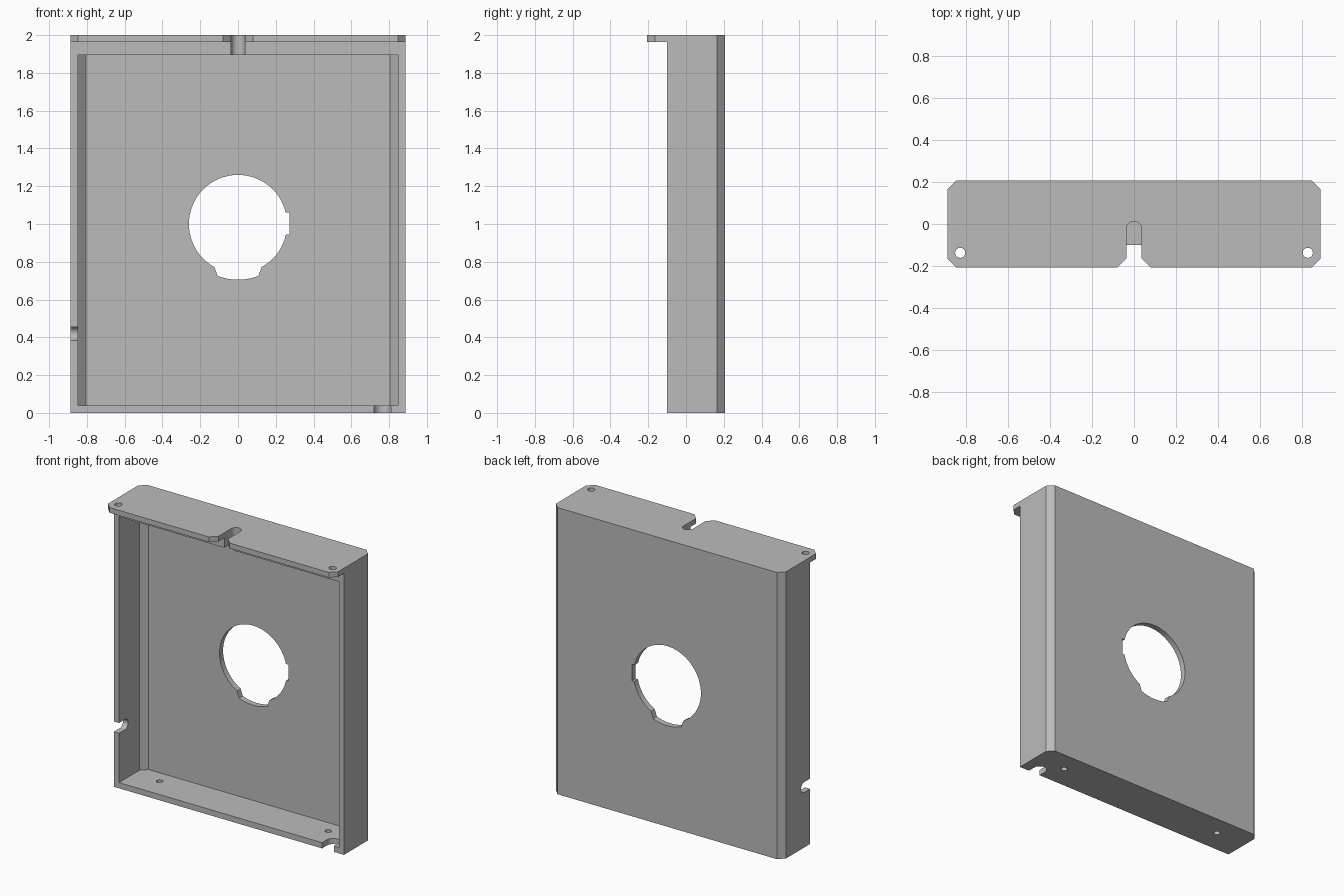
import bpy, bmesh
from math import sin, cos, pi, radians

cube = bpy.data.objects.get("Cube")
if cube:
    bpy.data.objects.remove(cube, do_unlink=True)

metal = bpy.data.materials.new("light grey metal")
metal.use_nodes = True
GREY = (0.5, 0.5, 0.5, 1)
metal.diffuse_color = GREY
metal.node_tree.nodes["Principled BSDF"].inputs["Base Color"].default_value = GREY

W, D, T, C = 0.888, 0.207, 0.04, 0.042   # half width, half depth, wall, chamfer
FRONT = -0.10                            # front rim of the tray
PLACE = {"x": lambda a, b, h: (h, a, b),
         "y": lambda a, b, h: (a, h, b),
         "z": lambda a, b, h: (a, b, h)}


def prism(name, points, axis, lo, hi):
    """Extrude a 2D outline along an axis."""
    bm = bmesh.new()
    rings = [[bm.verts.new(PLACE[axis](a, b, h)) for a, b in points] for h in (lo, hi)]
    for ring in rings:
        bm.faces.new(ring)
    n = len(points)
    for i in range(n):
        j = (i + 1) % n
        bm.faces.new((rings[0][i], rings[0][j], rings[1][j], rings[1][i]))
    bmesh.ops.recalc_face_normals(bm, faces=bm.faces)
    mesh = bpy.data.meshes.new(name)
    bm.to_mesh(mesh)
    bm.free()
    mesh.materials.append(metal)
    obj = bpy.data.objects.new(name, mesh)
    bpy.context.collection.objects.link(obj)
    return obj


def arc(cx, cy, r, start, end, n):
    step = radians(end - start) / n
    return [(cx + r * cos(radians(start) + i * step),
             cy + r * sin(radians(start) + i * step)) for i in range(n + 1)]


def circle(cx, cy, r, n):
    return arc(cx, cy, r, 0, 360, n)[:-1]


def box(x0, x1, y0, y1):
    return [(x0, y0), (x1, y0), (x1, y1), (x0, y1)]


def slot(cx, r, start, end):
    """Open slot running toward +b with a rounded end."""
    return [(cx - r, start), (cx + r, start)] + arc(cx, end - r, r, 0, 180, 16)


# Chamfered block that everything is cut from
outline = [(-W + C, -D), (W - C, -D), (W, -D + C), (W, D - C),
           (W - C, D), (-W + C, D), (-W, D - C), (-W, -D + C)]
tray = prism("mounting_tray", outline, "z", 0, 2)


def cut(points, axis, lo, hi):
    cutter = prism("cutter", points, axis, lo, hi)
    cutter.hide_render = True
    mod = tray.modifiers.new("cut", "BOOLEAN")
    mod.operation = "DIFFERENCE"
    mod.solver = "EXACT"
    mod.object = cutter
    bpy.context.view_layer.objects.active = tray
    bpy.ops.object.modifier_apply(modifier=mod.name)
    mesh = cutter.data
    bpy.data.objects.remove(cutter, do_unlink=True)
    bpy.data.meshes.remove(mesh)


# Space under the overhanging top flange
cut(box(-1, 1, -0.5, FRONT), "z", -0.1, 1.964)

# Inner cavity with chamfered back corners
iw, iy = W - T, D - T
cut([(-iw, -0.3), (iw, -0.3), (iw, iy - C), (iw - C, iy),
     (-iw + C, iy), (-iw, iy - C)], "z", T, 1.895)

# Keyed round opening in the back plate
cut(circle(0, 1, 0.26, 64), "y", 0.1, 0.3)
cut(box(0.1, 0.272, 0.945, 1.06), "y", 0.1, 0.3)
cut([(0.09, 0.9), (-0.09, 0.9), (-0.126, 0.775)]
    + arc(0, 1, 0.295, 248.5, 291.5, 14) + [(0.126, 0.775)], "y", 0.1, 0.3)

# Top cable slot with flared mouth
cut(slot(0, 0.036, -0.3, 0.012), "z", 1.8, 2.1)
cut([(-0.12, -D - 0.04), (0.12, -D - 0.04), (0.036, -D + 0.044),
     (-0.036, -D + 0.044)], "z", 1.8, 2.1)

# Bottom slot and side slot
cut(slot(0.765, 0.046, -0.3, 0.0), "z", -0.1, 0.06)
side = [(b, a) for a, b in slot(0.42, 0.036, -0.3, 0.0)]
cut(side, "x", -1, -0.83)

# Screw holes in the flange and the floor
for s in (-1, 1):
    cut(circle(s * 0.827, -0.137, 0.024, 24), "z", 1.9, 2.1)
    cut(circle(s * 0.65, 0.065, 0.021, 24), "z", -0.1, 0.06)

# Smooth the round walls, keep edges sharp
bpy.ops.object.select_all(action="DESELECT")
tray.select_set(True)
bpy.context.view_layer.objects.active = tray
bpy.ops.object.shade_smooth_by_angle(angle=radians(25))
